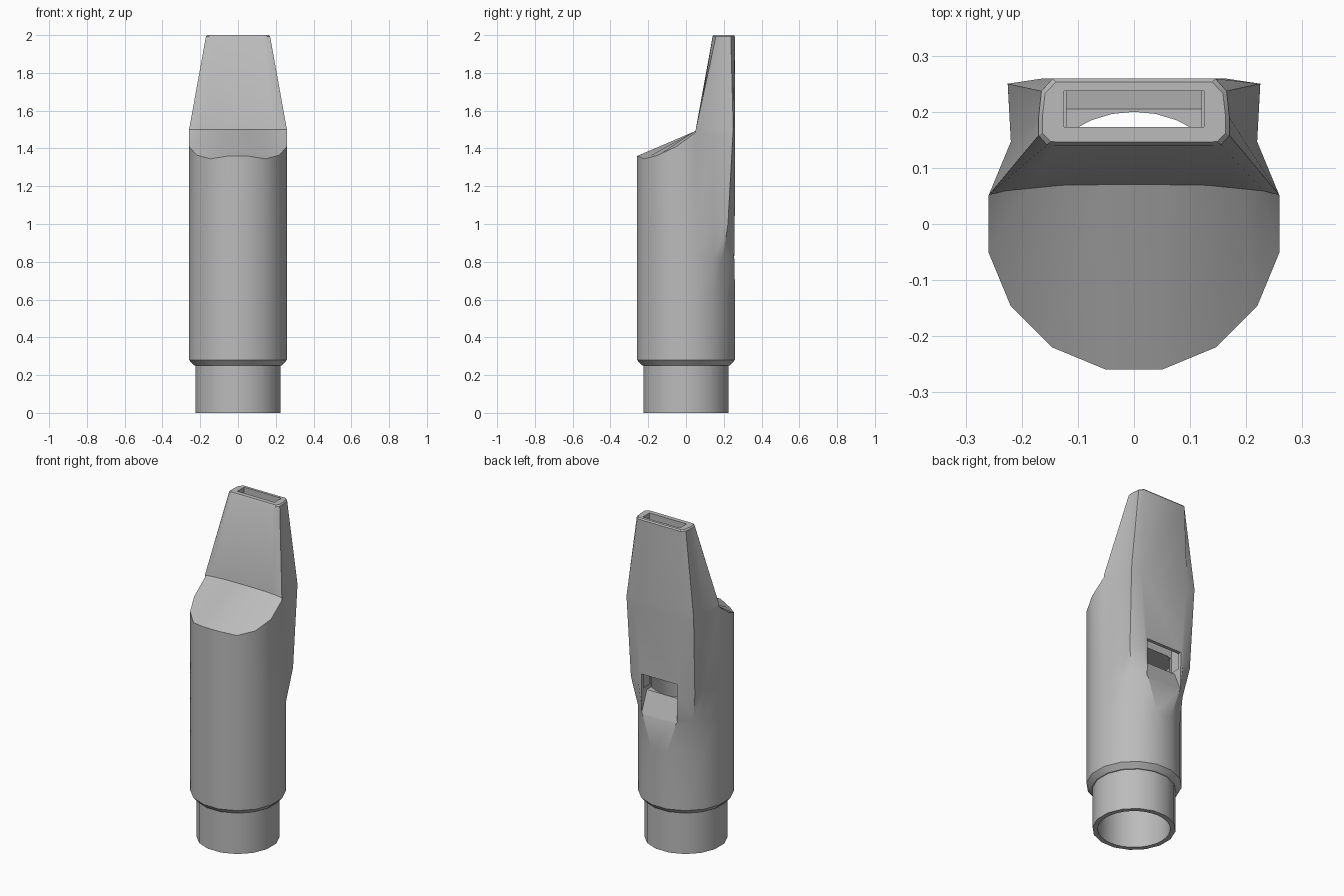
import bpy, bmesh, math

cube = bpy.data.objects.get("Cube")
if cube:
    bpy.data.objects.remove(cube)

grey = bpy.data.materials.new("grey plastic")
grey.use_nodes = True
colour = (0.5, 0.5, 0.5, 1)
grey.diffuse_color = colour
grey.node_tree.nodes["Principled BSDF"].inputs["Base Color"].default_value = colour


def to_object(bm, name):
    bmesh.ops.recalc_face_normals(bm, faces=bm.faces)
    mesh = bpy.data.meshes.new(name)
    bm.to_mesh(mesh)
    bm.free()
    mesh.materials.append(grey)
    obj = bpy.data.objects.new(name, mesh)
    bpy.context.collection.objects.link(obj)
    return obj


def half_circle(r, z):
    """Eight points of a sixteen-sided ring, front to back on the +x side."""
    angles = [math.radians(11.25 + 22.5 * i) for i in range(8)]
    return [(r * math.sin(a), -r * math.cos(a), z) for a in angles]


def body_section(z, corner, panel):
    """Round in front, with the rear corner and panel edge moved outward."""
    return half_circle(R, z)[:6] + [(*corner, z), (*panel, z)]


def loft(halves, name):
    bm = bmesh.new()
    rings = []
    for half in halves:
        full = half + [(-x, y, z) for x, y, z in reversed(half)]
        rings.append([bm.verts.new(p) for p in full])
    n = len(rings[0])
    for a, b in zip(rings, rings[1:]):
        for i in range(n):
            j = (i + 1) % n
            bm.faces.new((a[i], a[j], b[j], b[i]))
    bm.faces.new(rings[0][::-1])
    bm.faces.new(rings[-1])
    return to_object(bm, name)


def prism(profile, half_width, name):
    """Extrude a (y, z) profile along x."""
    bm = bmesh.new()
    sides = [[bm.verts.new((s * half_width, y, z)) for y, z in profile] for s in (-1, 1)]
    n = len(profile)
    for i in range(n):
        j = (i + 1) % n
        bm.faces.new((sides[0][i], sides[0][j], sides[1][j], sides[1][i]))
    bm.faces.new(sides[0])
    bm.faces.new(sides[1])
    return to_object(bm, name)


R = 0.264
rear_corner, rear_panel = (0.225, 0.25), (0.165, 0.259)

# Shoulder: the round front is cut by a sloping edge that rises to the beak
shoulder = body_section(1.47, (0.225, 0.248), (0.163, 0.259))
for i, z in enumerate((1.36, 1.345, 1.365, 1.41, 1.485)):
    shoulder[i] = (*shoulder[i][:2], z)

# Crest where the shoulder meets the flat beak front
crest = body_section(1.5, rear_corner, rear_panel)
for i, (x, y) in enumerate(((0.06, 0.07), (0.13, 0.069), (0.19, 0.063), (0.23, 0.059))):
    crest[i] = (x, y, 1.5)

# Mouth end of the beak: a rounded rectangle with a tiny bevel
tip = [(0.05, 0.14), (0.1, 0.14), (0.135, 0.14), (0.155, 0.141),
       (0.17, 0.158), (0.17, 0.19), (0.165, 0.237), (0.145, 0.259)]
tip_rim = [(x, y, 1.992) for x, y in tip]
tip_end = [(x * 0.96, 0.2 + (y - 0.2) * 0.9, 2.0) for x, y in tip]

body = loft([
    half_circle(0.23, 0), half_circle(0.23, 0.25),
    half_circle(0.238, 0.252), half_circle(R, 0.28), half_circle(R, 0.62),
    body_section(0.82, (0.185, 0.195), (0.115, 0.257)),
    body_section(1.0, (0.215, 0.222), (0.14, 0.258)),
    shoulder, crest, tip_rim, tip_end], "mouthpiece_body")

# Cutters: round bore, flat air channel, and window with its sloping lip
bm = bmesh.new()
bmesh.ops.create_cone(bm, cap_ends=True, segments=32, radius1=0.2, radius2=0.2, depth=1.16)
bmesh.ops.translate(bm, verts=bm.verts, vec=(0, 0, 0.48))
cutters = [
    to_object(bm, "bore_cutter"),
    prism([(0.173, 0.96), (0.237, 0.96), (0.237, 2.1), (0.173, 2.1)], 0.125, "channel_cutter"),
    prism([(0.16, 1.055), (0.16, 0.94), (0.205, 0.94), (0.258, 0.81), (0.3, 0.81), (0.3, 1.055)],
          0.12, "window_cutter"),
]

bpy.context.view_layer.objects.active = body
for cutter in cutters:
    cutter.hide_render = True
    mod = body.modifiers.new(cutter.name, "BOOLEAN")
    mod.operation = "DIFFERENCE"
    mod.solver = "EXACT"
    mod.object = cutter
    bpy.ops.object.modifier_apply(modifier=mod.name)
    bpy.data.objects.remove(cutter)

bpy.ops.object.select_all(action="DESELECT")
body.select_set(True)
bpy.ops.object.shade_smooth_by_angle(angle=math.radians(30))
